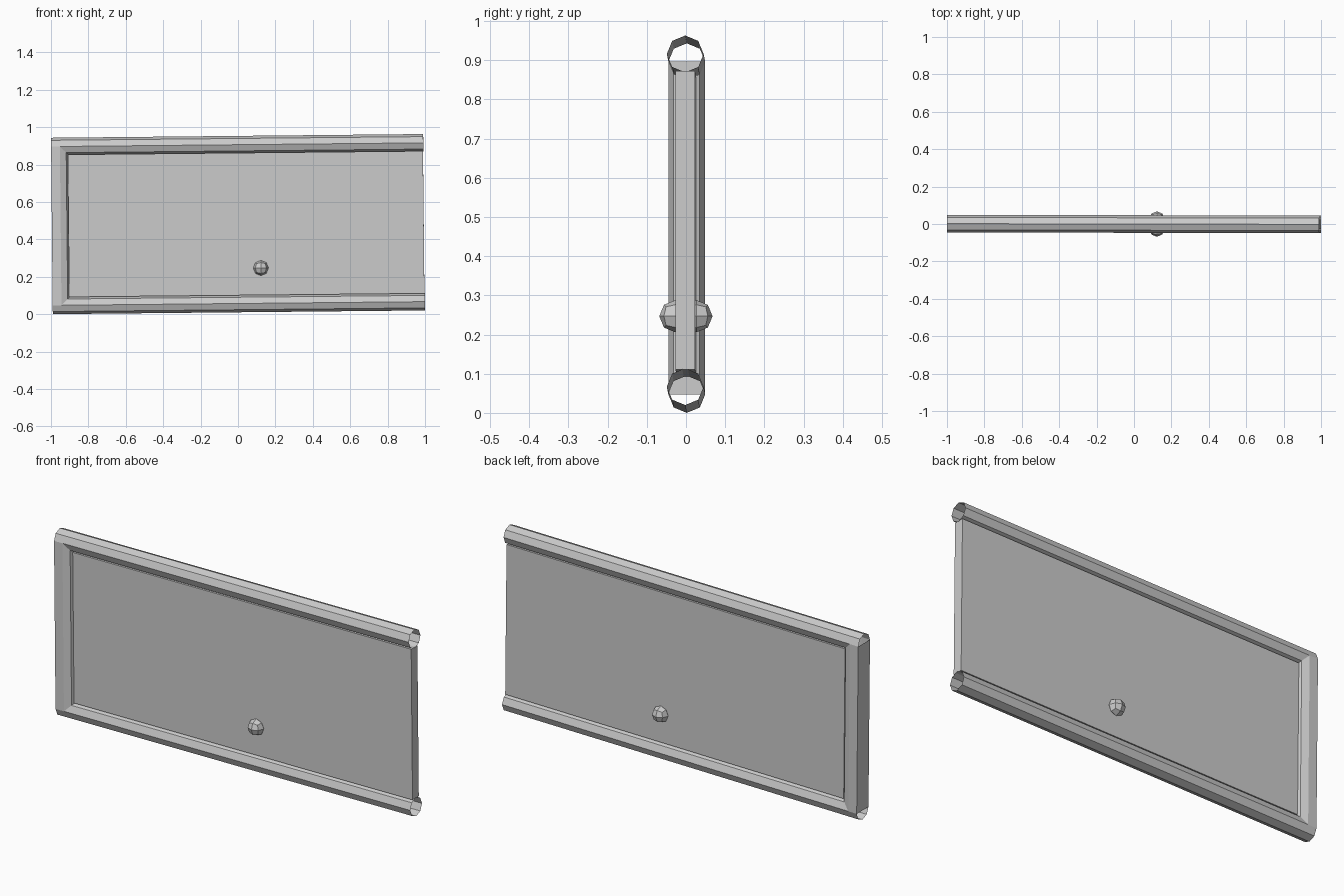
import bpy, bmesh
from math import sin, cos, pi
from mathutils import Vector

cube = bpy.data.objects.get("Cube")
if cube:
    bpy.data.objects.remove(cube, do_unlink=True)

HALF = 0.995       # half length
R = 0.047          # tube radius
C = 0.4245         # tube axis distance from the middle
MID = 0.4815       # height of the middle
TILT = (0, -0.01, -0.002)

grey = bpy.data.materials.new("grey")
grey.use_nodes = True
colour = (0.6, 0.6, 0.6, 1)
grey.diffuse_color = colour
grey.node_tree.nodes["Principled BSDF"].inputs["Base Color"].default_value = colour


def finish(name, bm):
    bmesh.ops.recalc_face_normals(bm, faces=bm.faces)
    mesh = bpy.data.meshes.new(name)
    bm.to_mesh(mesh)
    bm.free()
    mesh.materials.append(grey)
    ob = bpy.data.objects.new(name, mesh)
    ob.location.z = MID
    ob.rotation_euler = TILT
    bpy.context.collection.objects.link(ob)


# Frame: two open octagonal tubes joined by a mitred half-round end bar
bm = bmesh.new()
rails = []
for side in (1, -1):
    open_end, far_end, seam = [], {}, {}
    for i in range(8):
        a = i * pi / 4
        y, h = R * sin(a), R * cos(a)
        z = side * (C + h)
        open_end.append(bm.verts.new((HALF, y, z)))
        if i in (0, 1, 2, 6, 7):
            far_end[i] = bm.verts.new((-HALF, y, z))
        if 2 <= i <= 6:
            seam[i] = bm.verts.new((-HALF + R - h, y, z))
    for i in range(8):
        j = (i + 1) % 8
        if 2 <= i < 6:
            loop = [open_end[i], open_end[j], seam[j], seam[i]]
        else:
            loop = [open_end[i], open_end[j]]
            loop += [seam[j]] if j == 2 else []
            loop += [far_end[j], far_end[i]]
            loop += [seam[i]] if i == 6 else []
        bm.faces.new(loop)
    rails.append((far_end, seam))
(end_a, seam_a), (end_b, seam_b) = rails
for i in range(2, 6):
    bm.faces.new((seam_a[i], seam_a[i + 1], seam_b[i + 1], seam_b[i]))
for i in (2, 6):
    bm.faces.new((end_a[i], seam_a[i], seam_b[i], end_b[i]))
bm.faces.new((end_a[2], end_a[6], end_b[6], end_b[2]))
finish("frame", bm)

# Panel filling the frame
bm = bmesh.new()
bmesh.ops.create_cube(bm, size=1)
x0, x1 = -HALF + 2 * R - 0.005, HALF - 0.002
for v in bm.verts:
    v.co = Vector(((x0 + x1) / 2 + v.co.x * (x1 - x0), v.co.y * 0.05,
                   v.co.z * 2 * (C - R + 0.003)))
finish("panel", bm)

# Faceted knob on each face of the panel
for name, side in (("front_knob", -1), ("back_knob", 1)):
    bm = bmesh.new()
    bmesh.ops.create_cube(bm, size=2)
    bmesh.ops.subdivide_edges(bm, edges=bm.edges[:], cuts=1, use_grid_fill=True)
    for v in bm.verts:
        v.co = v.co.normalized() * 0.041 + Vector((0.12, side * 0.027, -0.236))
    finish(name, bm)
